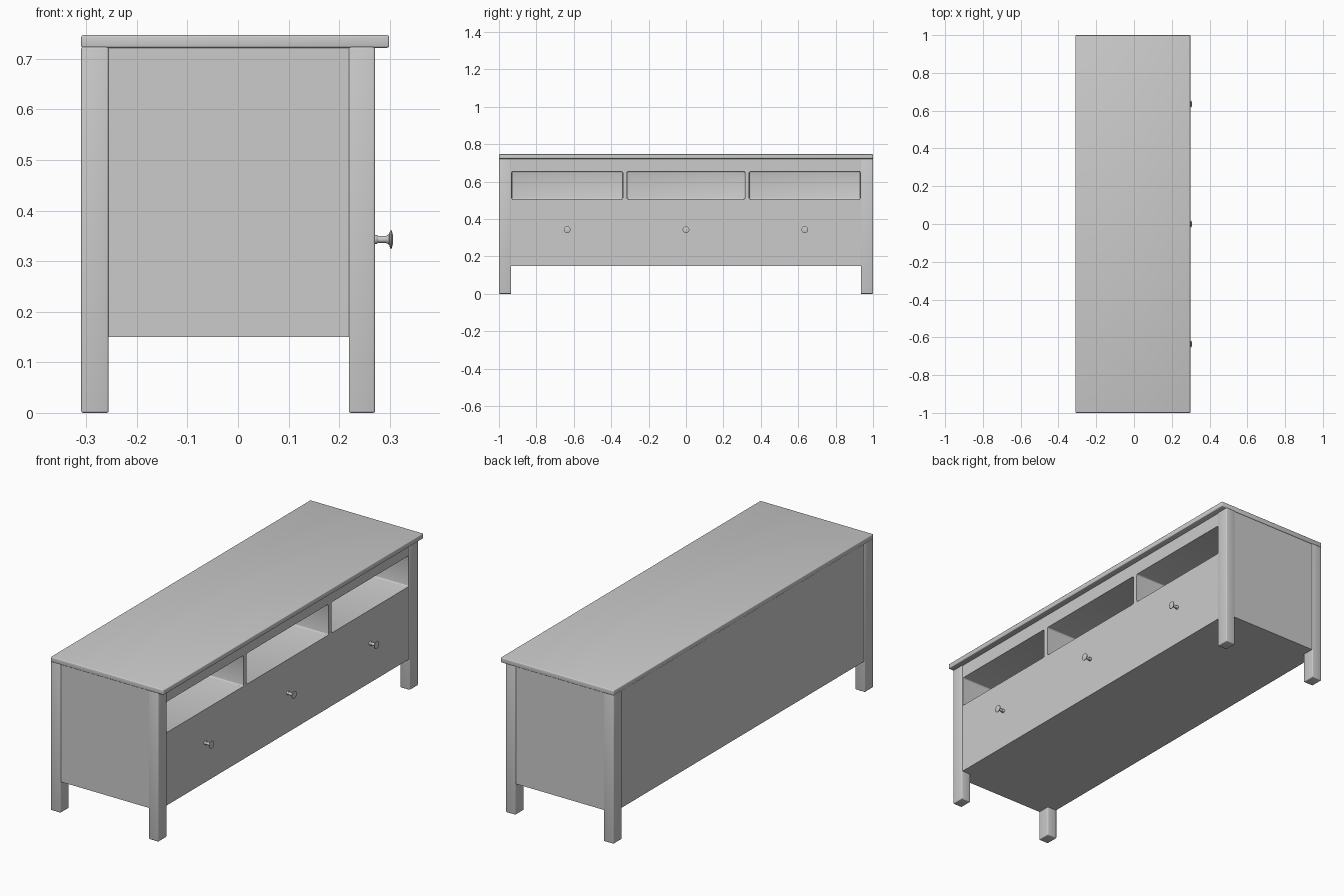
import bpy
from math import pi

cube = bpy.data.objects.get("Cube")
if cube:
    bpy.data.objects.remove(cube, do_unlink=True)

grey = bpy.data.materials.new("light grey")
grey.use_nodes = True
grey.diffuse_color = (0.6, 0.6, 0.6, 1)
grey.node_tree.nodes["Principled BSDF"].inputs["Base Color"].default_value = (0.6, 0.6, 0.6, 1)


def apply_all(obj):
    bpy.context.view_layer.objects.active = obj
    for mod in list(obj.modifiers):
        bpy.ops.object.modifier_apply(modifier=mod.name)


def box(name, x, y, z, bevel=0.0):
    """Box between (low, high) pairs on each axis, with softened edges."""
    bpy.ops.mesh.primitive_cube_add(size=1, location=[(a + b) / 2 for a, b in (x, y, z)])
    obj = bpy.context.object
    obj.name = name
    obj.scale = [b - a for a, b in (x, y, z)]
    bpy.ops.object.transform_apply(location=False, rotation=False, scale=True)
    obj.data.materials.append(grey)
    if bevel:
        mod = obj.modifiers.new("soft edges", "BEVEL")
        mod.width, mod.segments = bevel, 3
        apply_all(obj)
        bpy.ops.object.shade_smooth_by_angle()
    return obj


# Cabinet body, a hair inside the legs, with three open compartments
body = box("cabinet_body", (-0.306, 0.267), (-0.996, 0.996), (0.15, 0.724))
for centre, half in ((-0.635, 0.297), (0, 0.315), (0.635, 0.297)):
    cutter = box("compartment_cutter", (-0.285, 0.4), (centre - half, centre + half),
                 (0.505, 0.655), 0.008)
    cutter.hide_render = True
    cut = body.modifiers.new("compartment", "BOOLEAN")
    cut.operation, cut.solver, cut.object = "DIFFERENCE", "EXACT", cutter
    apply_all(body)
    bpy.data.objects.remove(cutter, do_unlink=True)
bpy.ops.object.select_all(action="DESELECT")
body.select_set(True)
bpy.context.view_layer.objects.active = body
bpy.ops.object.shade_smooth_by_angle()

# Top board, overhanging the front only
box("top_board", (-0.31, 0.299), (-1, 1), (0.722, 0.747), 0.004)

# Corner posts that run down into the legs
for side, y in (("right", (-1, -0.935)), ("left", (0.935, 1))):
    box("back_leg_" + side, (-0.31, -0.256), y, (0, 0.724), 0.004)
    box("front_leg_" + side, (0.219, 0.271), y, (0, 0.724), 0.004)


# Drawer knobs: turned stem with a flared disc
def knob(name, y):
    profile = [(0.262, 0.009), (0.274, 0.009), (0.277, 0.007), (0.293, 0.007),
               (0.299, 0.011), (0.301, 0.018), (0.304, 0.018), (0.306, 0.01)]
    sides = 20
    bpy.ops.mesh.primitive_cylinder_add(vertices=sides, radius=1, depth=1)
    bpy.ops.object.delete()
    import bmesh
    from mathutils import Matrix, Vector
    bm = bmesh.new()
    rings = []
    for x, r in profile:
        rings.append([bm.verts.new(Matrix.Rotation(2 * pi * i / sides, 3, "X") @ Vector((x, 0, r)))
                      for i in range(sides)])
    for a, b in zip(rings, rings[1:]):
        for i in range(sides):
            j = (i + 1) % sides
            bm.faces.new((a[i], a[j], b[j], b[i]))
    bm.faces.new(rings[0])
    bm.faces.new(rings[-1])
    bmesh.ops.recalc_face_normals(bm, faces=bm.faces)
    mesh = bpy.data.meshes.new(name)
    bm.to_mesh(mesh)
    bm.free()
    mesh.materials.append(grey)
    obj = bpy.data.objects.new(name, mesh)
    obj.location = (0, y, 0.343)
    bpy.context.collection.objects.link(obj)
    bpy.ops.object.select_all(action="DESELECT")
    obj.select_set(True)
    bpy.context.view_layer.objects.active = obj
    bpy.ops.object.shade_smooth_by_angle()


for label, y in (("right", -0.635), ("middle", 0), ("left", 0.635)):
    knob("drawer_knob_" + label, y)
